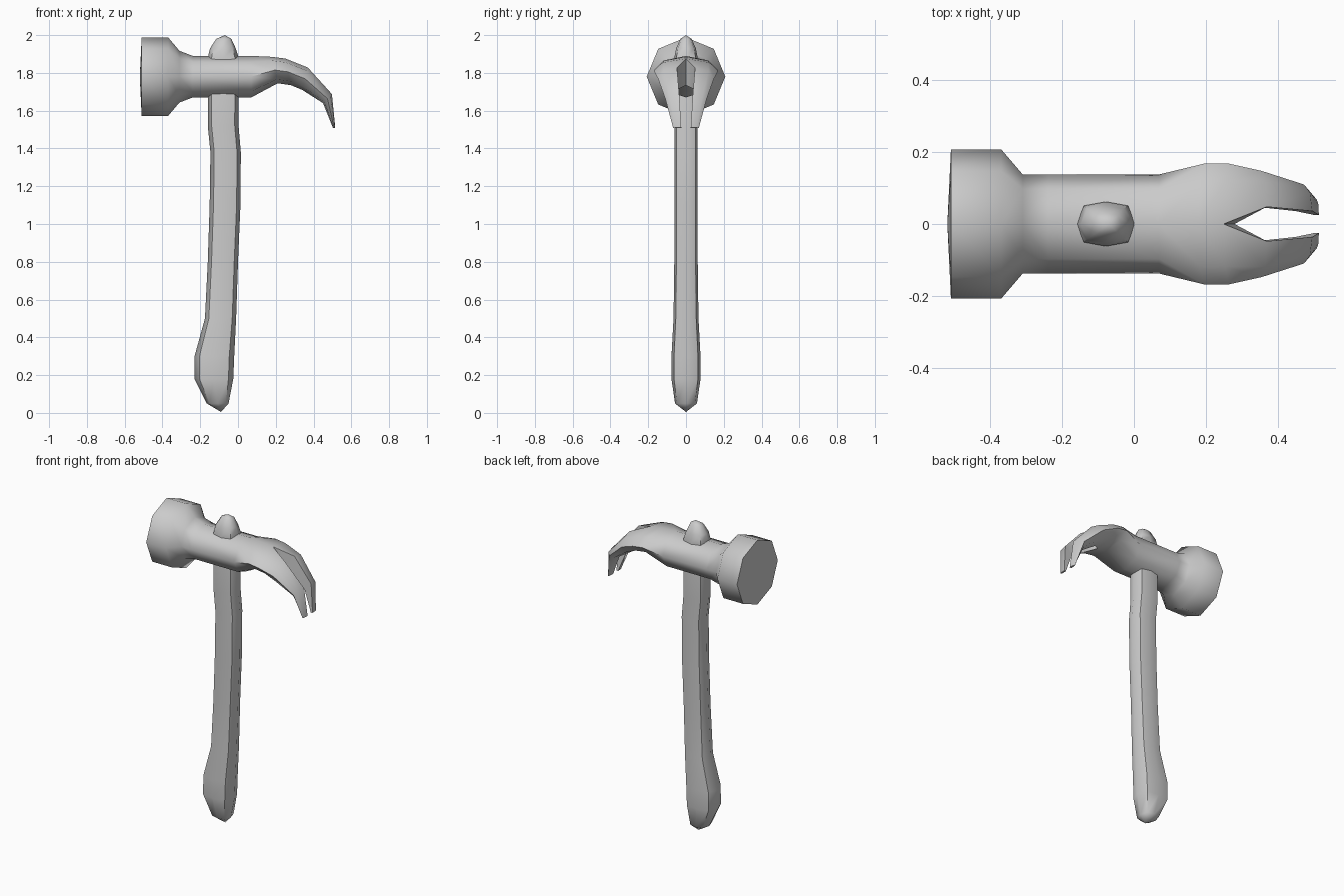
import bpy, bmesh
from math import radians

if "Cube" in bpy.data.objects:
    bpy.data.objects.remove(bpy.data.objects["Cube"])


def finish(bm, name, mirror=False):
    bmesh.ops.recalc_face_normals(bm, faces=bm.faces)
    mesh = bpy.data.meshes.new(name)
    bm.to_mesh(mesh)
    bm.free()
    ob = bpy.data.objects.new(name, mesh)
    bpy.context.collection.objects.link(ob)
    bpy.ops.object.select_all(action='DESELECT')
    bpy.context.view_layer.objects.active = ob
    ob.select_set(True)
    if mirror:
        m = ob.modifiers.new("Mirror", 'MIRROR')
        m.use_axis = (False, True, False)
        m.merge_threshold = 0.001
        bpy.ops.object.modifier_apply(modifier="Mirror")
    bpy.ops.object.shade_smooth_by_angle(angle=radians(56))
    return ob


# Handle: eight-sided loft, stations are (z, left x, right x, half depth)
handle = [(0.05, -0.165, -0.05, 0.058), (0.18, -0.23, -0.025, 0.077),
          (0.30, -0.23, -0.02, 0.077), (0.50, -0.175, -0.01, 0.066),
          (0.80, -0.16, 0.0, 0.062), (1.10, -0.15, 0.013, 0.062),
          (1.38, -0.146, 0.015, 0.062), (1.52, -0.16, 0.003, 0.062),
          (1.88, -0.16, 0.004, 0.062), (1.93, -0.148, -0.012, 0.052),
          (1.98, -0.115, -0.035, 0.03)]
OCT = [(1, 0), (0.75, 0.82), (0, 1), (-0.75, 0.82),
       (-1, 0), (-0.75, -0.82), (0, -1), (0.75, -0.82)]
bm = bmesh.new()
rings = []
for z, x0, x1, d in handle:
    c, h = (x0 + x1) / 2, (x1 - x0) / 2
    rings.append([bm.verts.new((c + h * a, d * b, z)) for a, b in OCT])
for r, s in zip(rings, rings[1:]):
    for i in range(8):
        j = (i + 1) % 8
        bm.faces.new((r[i], r[j], s[j], s[i]))
for ring, tip in ((rings[0], (-0.09, 0, 0.005)), (rings[-1], (-0.07, 0, 2.0))):
    t = bm.verts.new(tip)
    for i in range(8):
        bm.faces.new((ring[i], ring[(i + 1) % 8], t))
finish(bm, "handle")

# Head: half-octagon loft mirrored across y, striking face to claw tips
# stations are (top x, top z, bottom x, bottom z, inner y, outer y)
head = [(-0.51, 1.988, -0.51, 1.572, 0, 0.208), (-0.37, 1.988, -0.37, 1.572, 0, 0.208),
        (-0.31, 1.917, -0.31, 1.643, 0, 0.138), (-0.24, 1.89, -0.24, 1.67, 0, 0.138),
        (0.07, 1.89, 0.07, 1.67, 0, 0.138), (0.18, 1.885, 0.21, 1.745, 0, 0.168),
        (0.25, 1.876, 0.28, 1.735, 0, 0.168), (0.37, 1.828, 0.34, 1.71, 0.048, 0.148),
        (0.497, 1.688, 0.45, 1.64, 0.036, 0.11), (0.515, 1.51, 0.503, 1.508, 0.025, 0.068)]
HALF = [(0, 0), (0.707, 0.146), (1, 0.5), (0.707, 0.854), (0, 1)]
CROTCH = 6
bm = bmesh.new()
rings = [[bm.verts.new((xt + (xb - xt) * v, yi + (yo - yi) * u, zt + (zb - zt) * v))
          for u, v in HALF] for xt, zt, xb, zb, yi, yo in head]
for k, (r, s) in enumerate(zip(rings, rings[1:])):
    for i in range(4):
        bm.faces.new((r[i], r[i + 1], s[i + 1], s[i]))
    if k >= CROTCH:  # inner wall of the claw slot
        bm.faces.new((r[4], r[0], s[0], s[4]))
bm.faces.new(rings[-1])
centre = bm.verts.new((-0.52, 0, 1.78))
for i in range(4):
    bm.faces.new((rings[0][i], rings[0][i + 1], centre))
finish(bm, "hammer_head", mirror=True)
